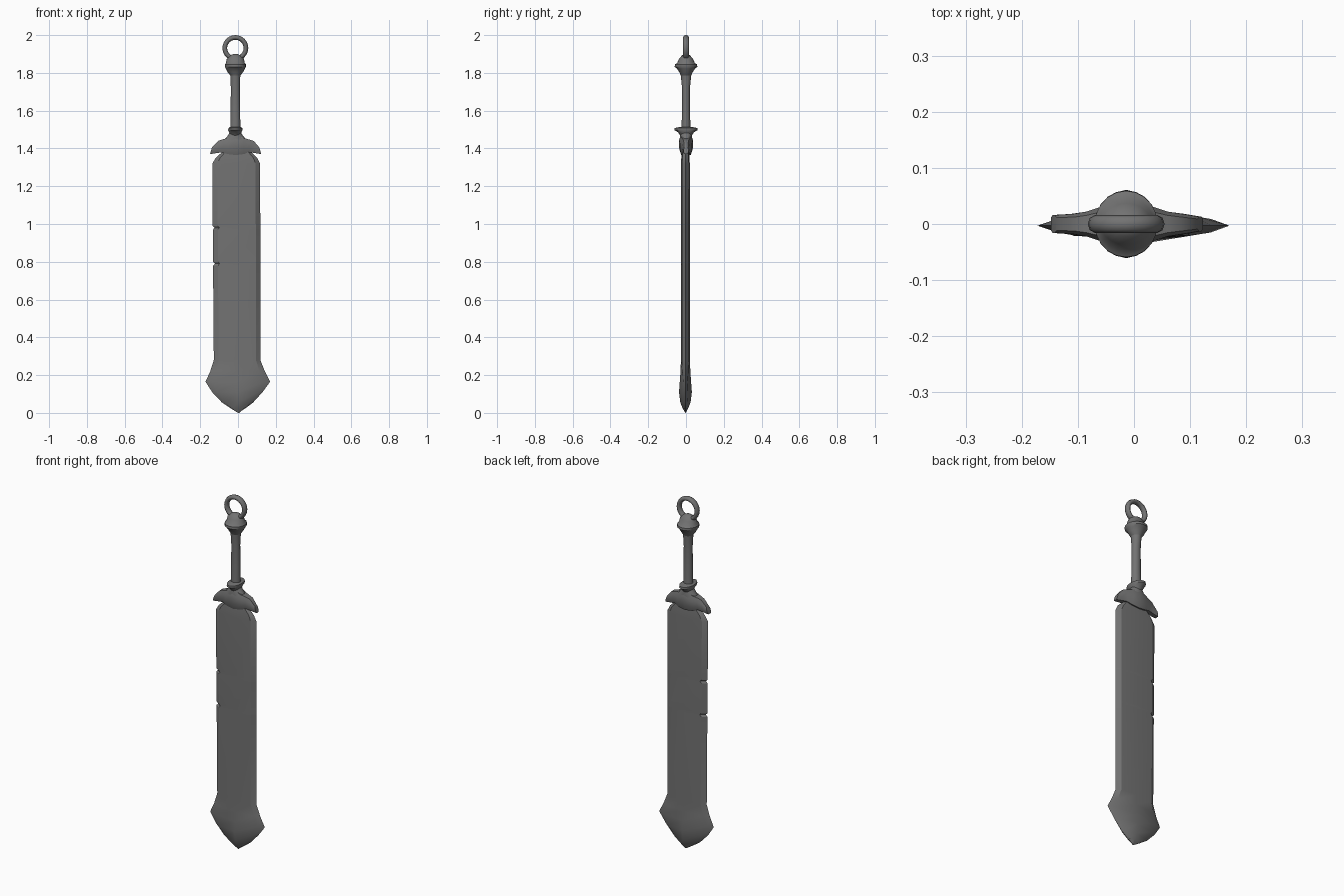
import bpy, bmesh
from math import cos, sin, pi, radians

if "Cube" in bpy.data.objects:
    bpy.data.objects.remove(bpy.data.objects["Cube"], do_unlink=True)

steel = bpy.data.materials.new("dark grey steel")
steel.use_nodes = True
GREY = (0.17, 0.17, 0.17, 1)
steel.diffuse_color = GREY
steel.node_tree.nodes["Principled BSDF"].inputs["Base Color"].default_value = GREY


def finish(obj, angle):
    obj.data.materials.append(steel)
    bpy.ops.object.select_all(action="DESELECT")
    obj.select_set(True)
    bpy.context.view_layer.objects.active = obj
    bpy.ops.object.shade_smooth_by_angle(angle=radians(angle))


def loft(name, sections, angle=40):
    """Skin equal-length rings of points and cap both ends."""
    bm = bmesh.new()
    rings = [[bm.verts.new(p) for p in s] for s in sections]
    n = len(rings[0])
    for a, b in zip(rings, rings[1:]):
        for i in range(n):
            j = (i + 1) % n
            bm.faces.new((a[i], a[j], b[j], b[i]))
    bm.faces.new(rings[0])
    bm.faces.new(rings[-1])
    bmesh.ops.remove_doubles(bm, verts=bm.verts, dist=0.0002)
    bmesh.ops.recalc_face_normals(bm, faces=bm.faces)
    mesh = bpy.data.meshes.new(name)
    bm.to_mesh(mesh)
    bm.free()
    obj = bpy.data.objects.new(name, mesh)
    bpy.context.collection.objects.link(obj)
    finish(obj, angle)


def blade_ring(z, left, right, thick, bevel):
    """Edge, bevel, ridge, bevel, edge, then the same behind."""
    mid = (left + right) / 2 + 0.006
    bl, br = mid + (left - mid) * 0.8, mid + (right - mid) * 0.8
    b = thick * bevel
    pts = [(left, 0), (bl, -b), (mid, -thick), (br, -b),
           (right, 0), (br, b), (mid, thick), (bl, b)]
    return [(x, y - 0.003, z) for x, y in pts]


# Blade: point, flared end, long body with two small nicks, clipped shoulders
blade = [
    (0.0, 0, 0.002, 0.001, 0.5), (0.025, -0.04, 0.04, 0.015, 0.5),
    (0.055, -0.085, 0.08, 0.027, 0.45), (0.11, -0.137, 0.13, 0.034, 0.4),
    (0.165, -0.172, 0.17, 0.03, 0.4), (0.22, -0.147, 0.142, 0.026, 0.6),
    (0.28, -0.128, 0.118, 0.024, 0.75),
    (0.78, -0.132, 0.118, 0.024, 0.75), (0.79, -0.122, 0.118, 0.024, 0.75),
    (0.80, -0.132, 0.118, 0.024, 0.75), (0.97, -0.133, 0.118, 0.024, 0.75),
    (0.98, -0.124, 0.118, 0.024, 0.75), (0.99, -0.134, 0.118, 0.024, 0.75),
    (1.32, -0.136, 0.117, 0.023, 0.75), (1.35, -0.118, 0.102, 0.022, 0.75),
    (1.38, -0.085, 0.07, 0.02, 0.75),
]
loft("blade", [blade_ring(*row) for row in blade], 25)


# Guard: winged crossbar swept from left to right, with rounded corners
def guard_ring(x, low, high, depth, lean=0):
    c = 0.3
    h = high - low
    outline = [(-1, c), (-1, 1 - c), (-1 + c, 1), (1 - c, 1),
               (1, 1 - c), (1, c), (1 - c, 0), (-1 + c, 0)]
    return [(x + lean * (0.5 - v), u * depth, low + v * h) for u, v in outline]


guard = [
    (-0.143, 1.37, 1.405, 0.016, -0.01), (-0.11, 1.375, 1.44, 0.018, -0.01),
    (-0.085, 1.38, 1.447, 0.022), (-0.055, 1.37, 1.455, 0.032),
    (-0.012, 1.365, 1.48, 0.036), (0.03, 1.37, 1.455, 0.032),
    (0.06, 1.38, 1.447, 0.022), (0.088, 1.375, 1.44, 0.018, 0.01),
    (0.118, 1.37, 1.405, 0.013, 0.01),
]
loft("guard", [guard_ring(*row) for row in guard], 45)


# Round parts along the handle
def turned(name, profile, sides=20, angle=40):
    loft(name, [[(-0.014 + rx * cos(2 * pi * i / sides),
                  ry * sin(2 * pi * i / sides), z) for i in range(sides)]
                for z, rx, ry in profile], angle)


turned("guard_hub", [(1.42, 0.07, 0.034), (1.45, 0.055, 0.034),
                     (1.47, 0.038, 0.031), (1.485, 0.03, 0.03)])
turned("collar", [(1.465, 0.026, 0.028), (1.485, 0.032, 0.042),
                  (1.497, 0.038, 0.061), (1.508, 0.037, 0.06),
                  (1.514, 0.028, 0.03)])
turned("grip", [(1.50, 0.027, 0.024), (1.6, 0.025, 0.021),
                (1.72, 0.024, 0.021), (1.78, 0.026, 0.027),
                (1.82, 0.03, 0.03)])
turned("pommel", [(1.785, 0.026, 0.027), (1.805, 0.042, 0.036),
                  (1.822, 0.05, 0.048), (1.832, 0.056, 0.06),
                  (1.845, 0.056, 0.059), (1.852, 0.05, 0.047),
                  (1.875, 0.045, 0.037), (1.892, 0.03, 0.022),
                  (1.9, 0.01, 0.01)])

# Ring at the end of the pommel
bpy.ops.mesh.primitive_torus_add(
    major_segments=24, minor_segments=8, major_radius=0.056, minor_radius=0.0125,
    location=(-0.014, 0, 1.9315), rotation=(pi / 2, 0, 0))
ring = bpy.context.object
ring.name = "pommel_ring"
ring.scale.z = 1.25
finish(ring, 50)
